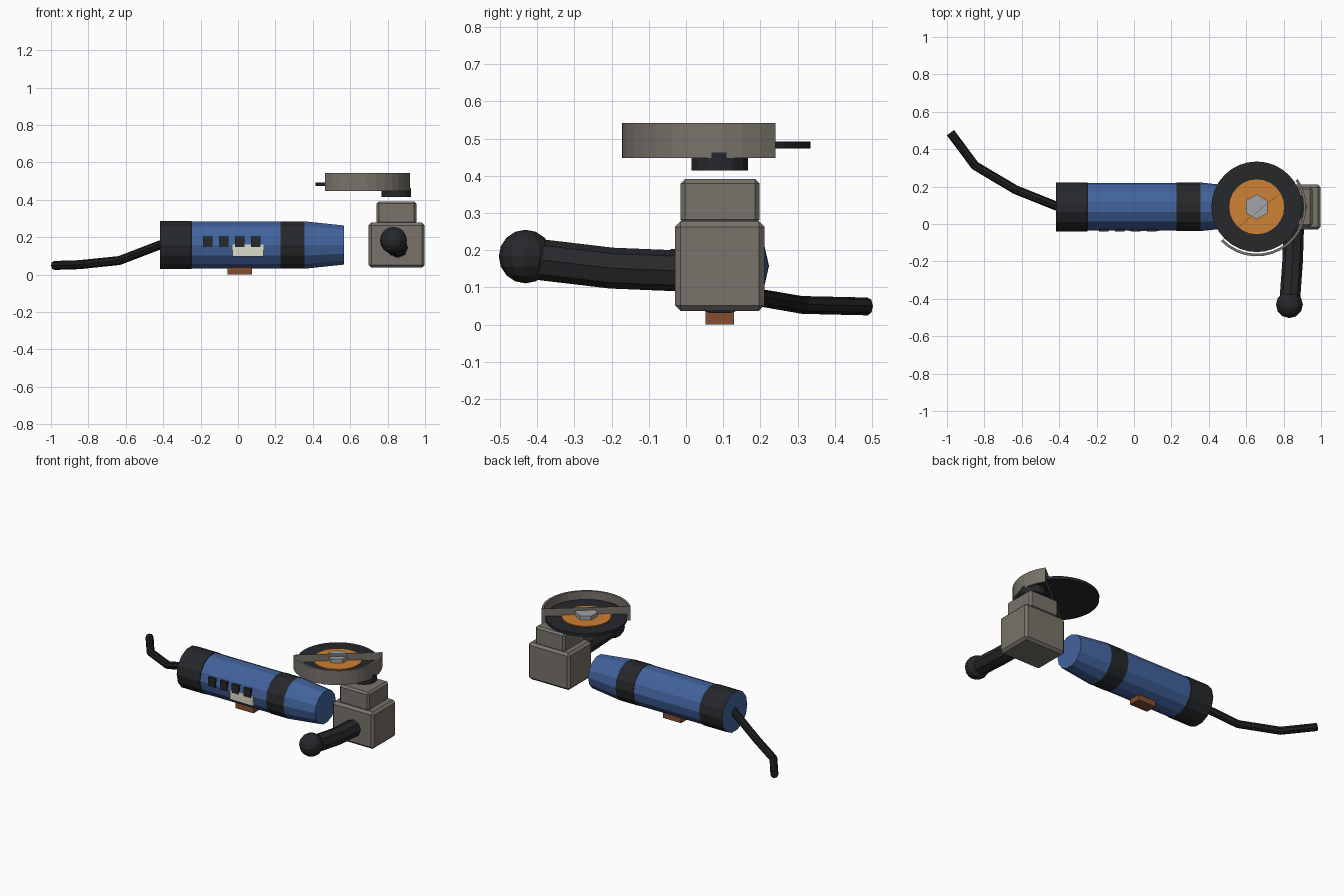
import bpy, bmesh
from math import sin, cos, pi, radians

if "Cube" in bpy.data.objects:
    bpy.data.objects.remove(bpy.data.objects["Cube"])


def mat(name, r, g, b):
    m = bpy.data.materials.new(name)
    m.diffuse_color = (r, g, b, 1)
    m.use_nodes = True
    m.node_tree.nodes["Principled BSDF"].inputs["Base Color"].default_value = m.diffuse_color
    return m


BLUE = mat("blue", .055, .125, .34)
DARK = mat("dark", .02, .021, .024)
METAL = mat("metal", .19, .17, .145)
STEEL = mat("steel", .36, .37, .39)
ORANGE = mat("orange", .62, .22, .035)
CREAM = mat("cream", .72, .72, .58)
COPPER = mat("copper", .24, .075, .03)
CORD = mat("cord", .012, .012, .013)
YC, ZC = .092, .158   # body axis


def add_mesh(name, bm, *mats):
    bmesh.ops.recalc_face_normals(bm, faces=bm.faces)
    me = bpy.data.meshes.new(name)
    bm.to_mesh(me)
    bm.free()
    ob = bpy.data.objects.new(name, me)
    bpy.context.collection.objects.link(ob)
    for m in mats:
        me.materials.append(m)
    return ob


def box(name, lo, hi, m, bevel=0):
    bm = bmesh.new()
    bmesh.ops.create_cube(bm, size=1)
    for v in bm.verts:
        v.co = [(a + b) / 2 + c * (b - a) for a, b, c in zip(lo, hi, v.co)]
    if bevel:
        bmesh.ops.bevel(bm, geom=bm.edges[:], offset=bevel, segments=1, affect='EDGES')
    return add_mesh(name, bm, m)


def disc(name, x, y, r, z0, z1, n, m, turn=0):
    bm = bmesh.new()
    rings = [[bm.verts.new((x + r * cos(turn + 2 * pi * i / n), y + r * sin(turn + 2 * pi * i / n), z))
              for i in range(n)] for z in (z0, z1)]
    bm.faces.new(rings[0])
    bm.faces.new(rings[1])
    for i in range(n):
        j = (i + 1) % n
        bm.faces.new((rings[0][i], rings[0][j], rings[1][j], rings[1][i]))
    return add_mesh(name, bm, m)


def tube(name, pts, r, m):
    cu = bpy.data.curves.new(name, 'CURVE')
    cu.dimensions = '3D'
    cu.bevel_depth = r
    cu.bevel_resolution = 2
    cu.use_fill_caps = True
    sp = cu.splines.new('POLY')
    sp.points.add(len(pts) - 1)
    for p, co in zip(sp.points, pts):
        p.co = (*co, 1)
    sp.use_smooth = False
    ob = bpy.data.objects.new(name, cu)
    bpy.context.collection.objects.link(ob)
    bpy.ops.object.select_all(action='DESELECT')
    ob.select_set(True)
    bpy.context.view_layer.objects.active = ob
    bpy.ops.object.convert(target='MESH')
    ob = bpy.context.object
    ob.data.materials.clear()
    ob.data.materials.append(m)


# Motor body: 14-sided lathe along x with dark grip bands
N = 14
profile = [(-.416, .131, 1), (-.25, .131, 1), (-.249, .128, 0), (.226, .128, 1),
           (.227, .13, 1), (.355, .13, 0), (.568, .107, 0)]
bm = bmesh.new()
rings = [[bm.verts.new((x, YC + r * cos(2 * pi * i / N), ZC + r * sin(2 * pi * i / N)))
          for i in range(N)] for x, r, _ in profile]
bm.faces.new(rings[0])
bm.faces.new(rings[-1])
for k in range(len(rings) - 1):
    for i in range(N):
        j = (i + 1) % N
        f = bm.faces.new((rings[k][i], rings[k][j], rings[k + 1][j], rings[k + 1][i]))
        f.material_index = profile[k][2]
add_mesh("motor_body", bm, BLUE, DARK)

# Vents, rating plate and switch
for i in range(4):
    x = -.162 + .0855 * i
    box(f"vent_{i + 1}", (x - .026, -.041, .147), (x + .026, 0, .203), DARK)
box("plate", (-.03, -.038, .098), (.136, 0, .162), CREAM)
box("switch", (-.055, .053, 0), (.075, .129, .06), COPPER)

# Gear housing
box("gear_housing", (.698, -.03, .037), (.998, .211, .278), METAL, .015)
box("gear_neck", (.741, -.015, .27), (.954, .198, .391), METAL, .012)
disc("spindle_collar", .846, .091, .078, .414, .463, 14, DARK)

# Side handle with round knob
tube("side_handle", [(.855, .02, .143), (.848, -.2, .152), (.832, -.42, .178)], .055, DARK)
bm = bmesh.new()
bmesh.ops.create_uvsphere(bm, u_segments=12, v_segments=8, radius=.072)
bmesh.ops.translate(bm, verts=bm.verts, vec=(.831, -.431, .183))
add_mesh("handle_knob", bm, DARK)

# Grinding disc, label and nut
DX, DY = .656, .092
disc("grinding_disc", DX, DY, .242, .474, .492, 32, DARK)
disc("disc_label", DX, DY, .147, .490, .497, 24, ORANGE)
disc("disc_nut", DX, DY, .067, .490, .523, 6, STEEL, pi / 2)

# Guard: arc wall closed by a thin chord wall
S = 16
bm = bmesh.new()
cols = []
for i in range(S + 1):
    a = radians(-136 + 170 * i / S)
    cols.append([bm.verts.new((DX + r * cos(a), DY + r * sin(a), z))
                 for r, z in ((.265, .448), (.265, .542), (.251, .542), (.251, .448))])
for i in range(S + 1):
    a, b = cols[i], cols[(i + 1) % (S + 1)]
    for k in range(4):
        l = (k + 1) % 4
        bm.faces.new((a[k], a[l], b[l], b[k]))
add_mesh("guard", bm, METAL)

# Power cord
tube("power_cord", [(-.40, .09, .165), (-.635, .184, .075), (-.85, .312, .053), (-.981, .488, .049)],
     .024, CORD)
